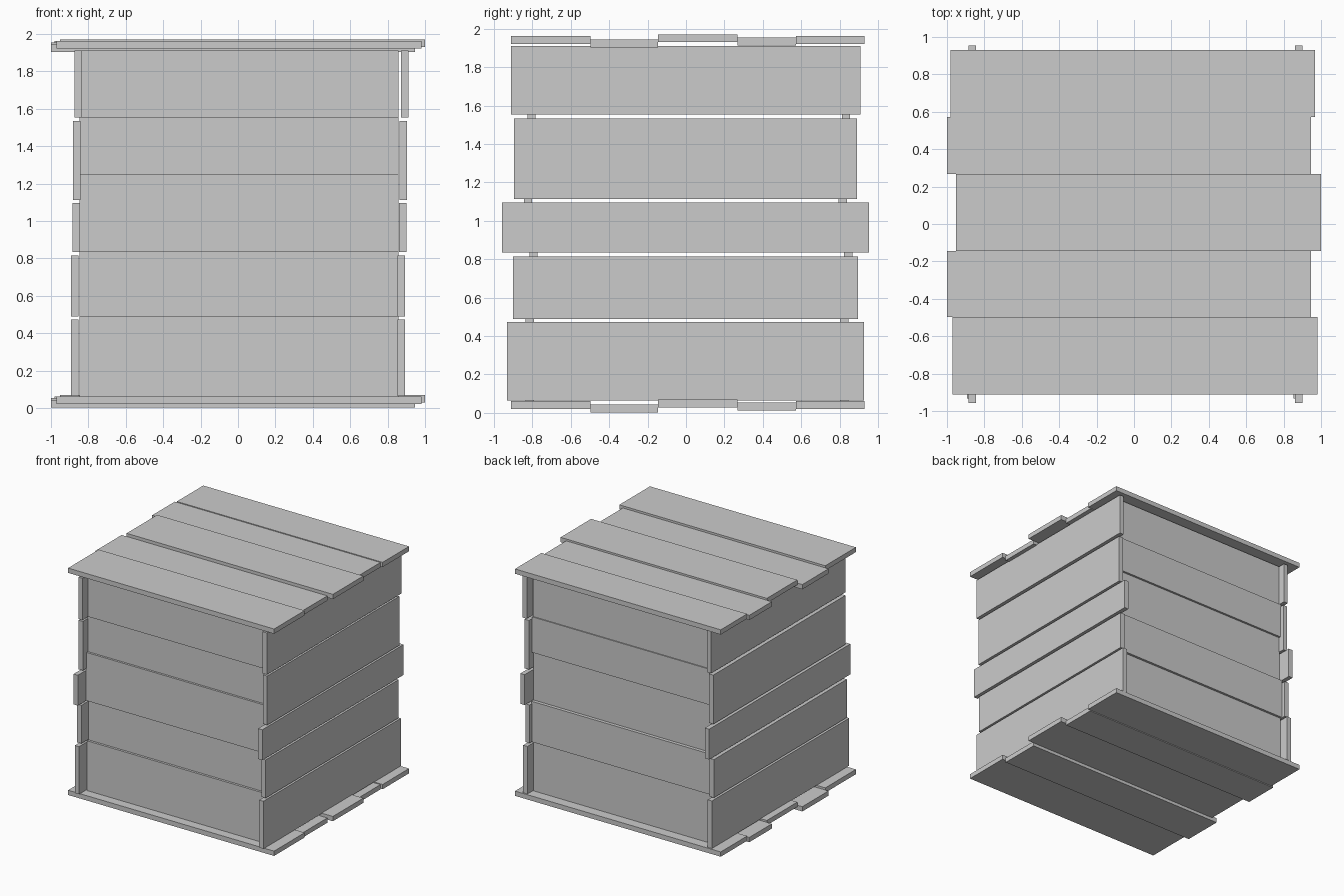
import bpy

def box(name, x, y, z):
    bpy.ops.mesh.primitive_cube_add(size=1, location=[(a + b) / 2 for a, b in (x, y, z)])
    ob = bpy.context.object
    ob.name = name
    ob.scale = [b - a for a, b in (x, y, z)]
    bpy.ops.object.transform_apply(location=False, rotation=False, scale=True)
    return ob

T = 0.041  # plank thickness

# Lid and floor: five staggered planks (x range, y range, underside height)
deck = [
    ((-0.97, 0.98), (-0.912, -0.498), 0.020),
    ((-1.00, 0.947), (-0.498, -0.145), 0.002),
    ((-0.953, 1.00), (-0.145, 0.268), 0.029),
    ((-1.00, 0.947), (0.268, 0.573), 0.013),
    ((-0.98, 0.968), (0.573, 0.930), 0.020),
]
for i, (x, y, h) in enumerate(deck, 1):
    for label, base in (("floor", 0), ("lid", 1.901)):
        box(f"{label}_plank_{i}", x, y, (base + h, base + h + T))

# Left and right walls: spaced planks (y range, z range, inner/outer offset in x)
sides = [
    ((-0.932, 0.926), (0.065, 0.472), 0.853),
    ((-0.902, 0.896), (0.488, 0.815), 0.854),
    ((-0.957, 0.954), (0.835, 1.095), 0.860),
    ((-0.896, 0.890), (1.113, 1.533), 0.864),
    ((-0.912, 0.908), (1.553, 1.910), 0.872),
]
for i, (y, z, x) in enumerate(sides, 1):
    for label, shift in (("right", 0), ("left", -1.746)):
        box(f"{label}_plank_{i}", (x + shift, x + shift + T - 0.001), y, z)

# Front and back walls: touching planks (z range, y offset)
ends = [
    ((0.062, 0.488), -0.835),
    ((0.488, 0.835), -0.815),
    ((0.835, 1.248), -0.844),
    ((1.248, 1.553), -0.826),
    ((1.553, 1.910), -0.835),
]
for i, (z, y) in enumerate(ends, 1):
    for label, shift in (("front", 0), ("back", 1.638)):
        box(f"{label}_plank_{i}", (-0.847, 0.858), (y + shift, y + shift + T + 0.002), z)
